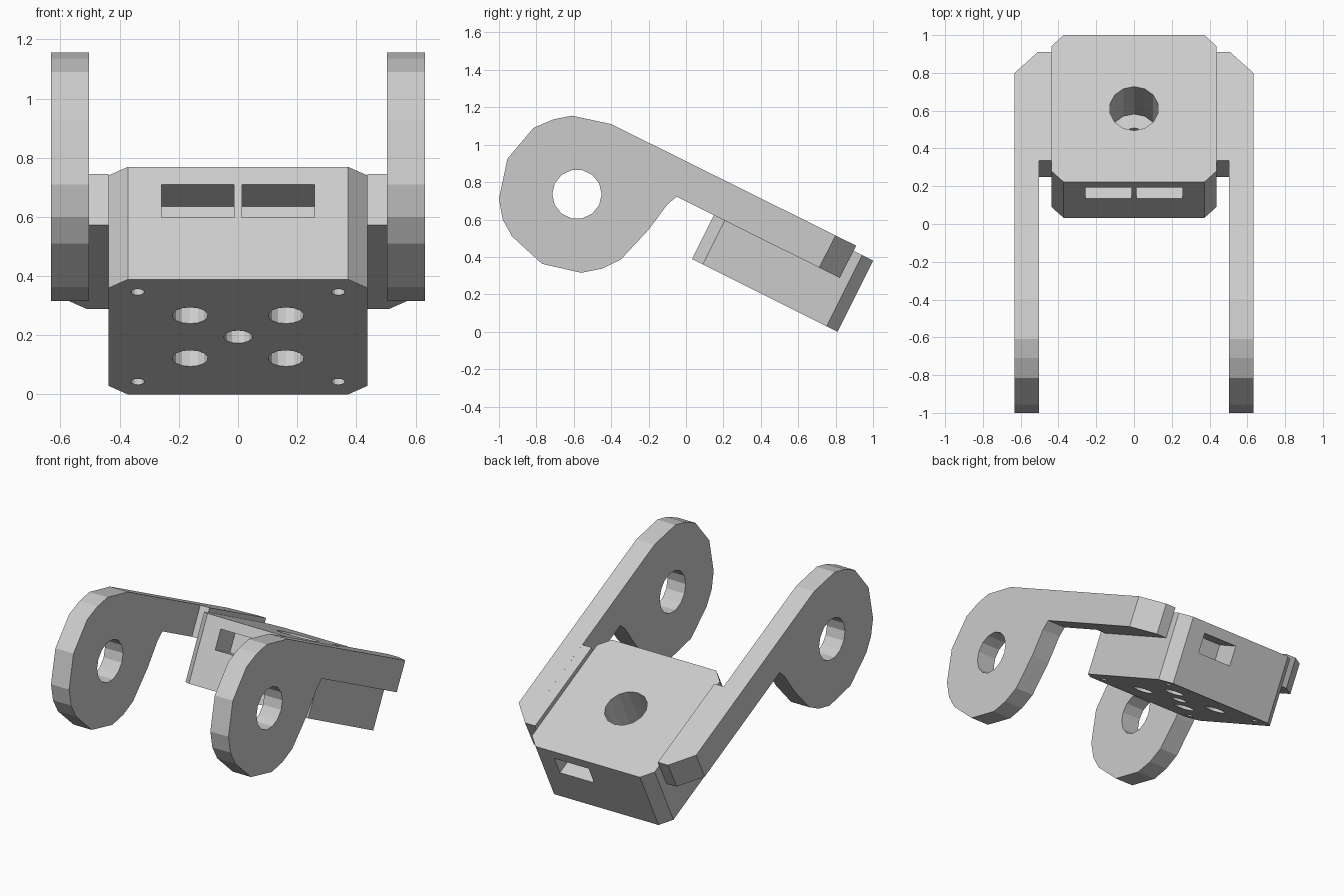
import bpy, bmesh, math
from mathutils import Matrix, Vector

if "Cube" in bpy.data.objects:
    bpy.data.objects.remove(bpy.data.objects["Cube"])

TILT = Matrix.Translation((0, 0.032, 0.389)) @ Matrix.Rotation(-math.atan(0.5), 4, 'X')
L, H, W = 0.87, 0.425, 0.437      # block length, height, half width
MID = L / 2


def finish(bm, name, matrix=None):
    bmesh.ops.recalc_face_normals(bm, faces=bm.faces[:])
    me = bpy.data.meshes.new(name)
    if matrix:
        bm.transform(matrix)
    bm.to_mesh(me)
    bm.free()
    ob = bpy.data.objects.new(name, me)
    bpy.context.collection.objects.link(ob)
    return ob


def prism(pts, x0, x1):
    """Extrude a (y, z) profile from x0 to x1."""
    bm = bmesh.new()
    face = bm.faces.new([bm.verts.new((x0, y, z)) for y, z in pts])
    ext = bmesh.ops.extrude_face_region(bm, geom=[face])['geom']
    bmesh.ops.translate(bm, vec=(x1 - x0, 0, 0),
                        verts=[v for v in ext if isinstance(v, bmesh.types.BMVert)])
    return bm


def box(x0, x1, y0, y1, z0, z1):
    return prism([(y0, z0), (y1, z0), (y1, z1), (y0, z1)], x0, x1)


def rod(x, y, z0, z1, r, n):
    bm = bmesh.new()
    bmesh.ops.create_cone(bm, cap_ends=True, segments=n, radius1=r, radius2=r, depth=z1 - z0,
                          matrix=Matrix.Translation((x, y, (z0 + z1) / 2)))
    return bm


def cut(target, bm, matrix=None):
    cutter = finish(bm, "cutter", matrix)
    cutter.hide_render = True
    mod = target.modifiers.new("cut", 'BOOLEAN')
    mod.operation, mod.solver, mod.object = 'DIFFERENCE', 'EXACT', cutter
    bpy.context.view_layer.objects.active = target
    bpy.ops.object.modifier_apply(modifier=mod.name)
    bpy.data.objects.remove(cutter)


def mirror(ob):
    mod = ob.modifiers.new("mirror", 'MIRROR')
    mod.use_clip = False


# Tilted mounting block with chamfered corners
bm = box(-W, W, 0, L, 0, H)
corners = [e for e in bm.edges if abs(e.verts[0].co.z - e.verts[1].co.z) > 0.1]
bmesh.ops.bevel(bm, geom=corners, offset=0.065, offset_type='OFFSET', segments=1, affect='EDGES')
block = finish(bm, "mounting_block", TILT)

# Round pocket in the top, centre hole through its floor
cut(block, rod(0, MID, 0.1, H + 0.1, 0.13, 14), TILT)
cut(block, rod(0, MID, -0.1, 0.2, 0.048, 14), TILT)

# Screw holes in the underside
for sx in (-1, 1):
    for sy in (-1, 1):
        cut(block, rod(sx * 0.162, MID + sy * 0.162, -0.1, 0.1, 0.061, 14), TILT)
        cut(block, rod(sx * 0.339, MID + sy * 0.339, -0.1, 0.1, 0.023, 12), TILT)

# Two slots in front, one at the back
for x0, x1, y0, y1 in ((-0.258, -0.014, -0.1, 0.168), (0.014, 0.258, -0.1, 0.168),
                       (0.014, 0.258, L - 0.168, L + 0.1)):
    cut(block, box(x0, x1, y0, y1, 0.233, 0.359), TILT)

# Side arms with a rounded eye and a chamfered rear end
profile = [(-0.40, 1.11), (0.91, 0.46), (0.822, 0.288), (-0.05, 0.722), (-0.10, 0.68),
           (-0.20, 0.545), (-0.35, 0.385), (-0.45, 0.337), (-0.56, 0.315), (-0.77, 0.363),
           (-0.93, 0.51), (-0.98, 0.60), (-1.0, 0.71), (-0.955, 0.925), (-0.815, 1.09),
           (-0.71, 1.135), (-0.61, 1.155)]
bm = prism(profile, 0.503, 0.632)
end = [e for e in bm.edges if all(v.co.x > 0.6 and v.co.y > 0.8 for v in e.verts)]
bmesh.ops.bevel(bm, geom=end, offset=0.123, offset_type='OFFSET', segments=1, affect='EDGES')
arm = finish(bm, "side_arms")
to_eye = Matrix.Translation((0.56, -0.583, 0.735)) @ Matrix.Rotation(math.pi / 2, 4, 'Y')
cut(arm, rod(0, 0, -0.2, 0.2, 0.132, 14), to_eye)
mirror(arm)

# Webs joining the arms to the block
web = finish(prism([(0.335, 0.745), (0.91, 0.46), (0.822, 0.288), (0.25, 0.573)], W, 0.503),
             "arm_webs")
mirror(web)
